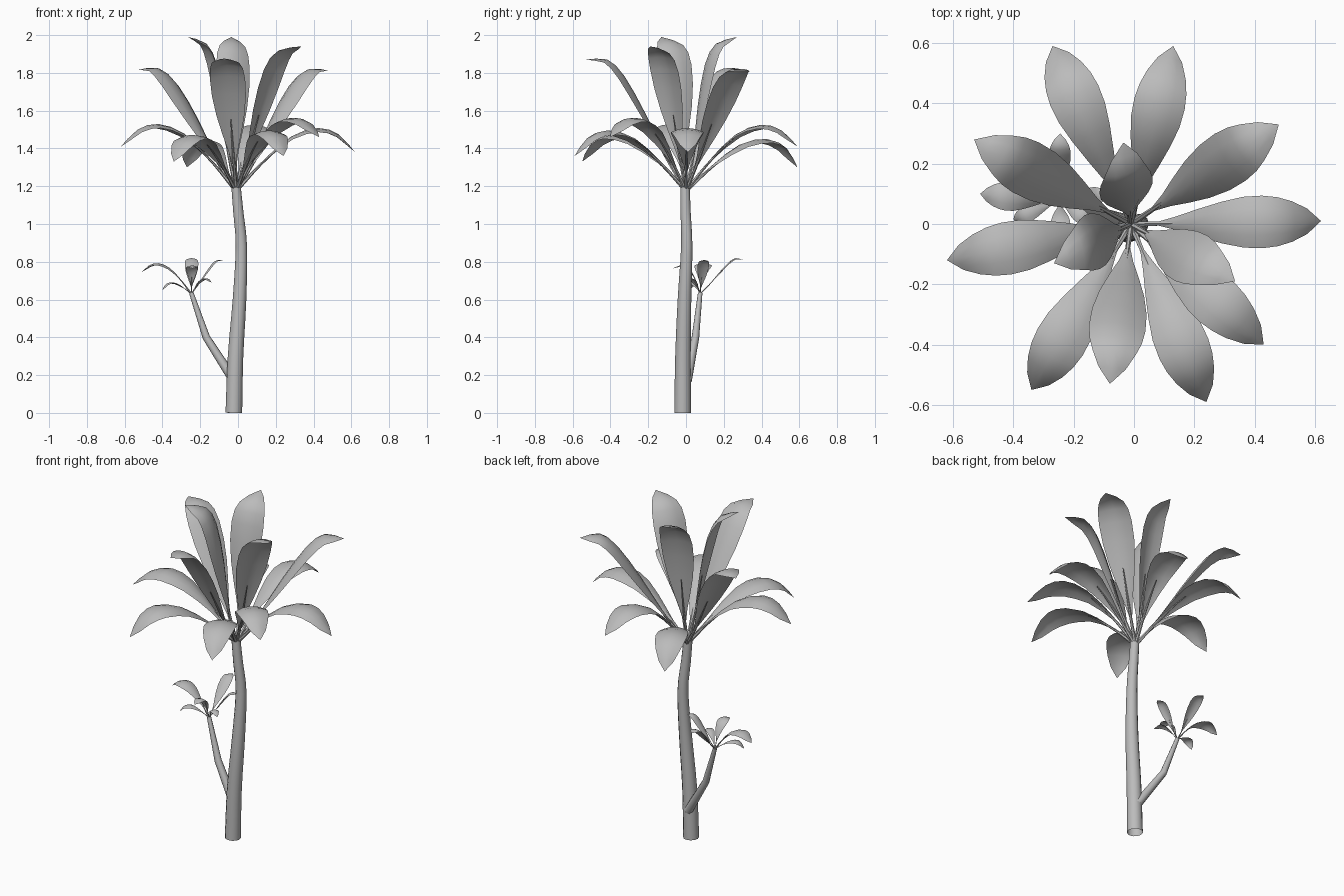
import bpy, bmesh, math
from mathutils import Vector, Quaternion

cube = bpy.data.objects.get("Cube")
if cube:
    bpy.data.objects.remove(cube, do_unlink=True)

grey = bpy.data.materials.new("plain_grey")
grey.use_nodes = True
COLOR = (0.5, 0.5, 0.5, 1)
grey.diffuse_color = COLOR
grey.node_tree.nodes["Principled BSDF"].inputs["Base Color"].default_value = COLOR

UP = Vector((0, 0, 1))
# Side profiles of a leaf midrib as (outward, upward) points
DROOPING = [(0, 0), (.13, .16), (.28, .30), (.42, .35), (.53, .32), (.62, .23)]
UPRIGHT = [(0, 0), (.11, .20), (.21, .41), (.32, .61), (.412, .70), (.525, .70)]
# Blade half widths along the leaf
BLADE = [(.12, .004), (.21, .022), (.3, .046), (.4, .069), (.5, .084), (.6, .087),
         (.7, .081), (.8, .067), (.91, .042)]


def sample(points, t):
    """Smooth Catmull-Rom point at t in 0..1."""
    p = [Vector(q) for q in points]
    p = [2 * p[0] - p[1]] + p + [2 * p[-1] - p[-2]]
    s = t * (len(points) - 1)
    i = min(int(s), len(points) - 2)
    u = s - i
    a, b, c, d = p[i:i + 4]
    return .5 * (2 * b + (c - a) * u + (2 * a - 5 * b + 4 * c - d) * u ** 2
                 + (3 * b - a - 3 * c + d) * u ** 3)


def add_tube(bm, path, radii, sides):
    """Tube with an open start and a closed end."""
    rings = []
    for i, p in enumerate(path):
        axis = (path[min(i + 1, len(path) - 1)] - path[max(i - 1, 0)]).normalized()
        side = axis.cross(Vector((0, 1, 0))).normalized()
        other = axis.cross(side)
        angles = [2 * math.pi * k / sides for k in range(sides)]
        rings.append([bm.verts.new(p + radii[i] * (math.cos(a) * side + math.sin(a) * other))
                      for a in angles])
    for r, s in zip(rings, rings[1:]):
        for k in range(sides):
            n = (k + 1) % sides
            bm.faces.new((r[k], r[n], s[n], s[k]))
    bm.faces.new(rings[-1])


def finish(bm, name):
    bmesh.ops.recalc_face_normals(bm, faces=bm.faces)
    mesh = bpy.data.meshes.new(name)
    bm.to_mesh(mesh)
    bm.free()
    obj = bpy.data.objects.new(name, mesh)
    bpy.context.collection.objects.link(obj)
    mesh.materials.append(grey)
    bpy.ops.object.select_all(action="DESELECT")
    obj.select_set(True)
    bpy.context.view_layer.objects.active = obj
    bpy.ops.object.shade_smooth_by_angle(angle=math.radians(50))


def leaf(name, base, tip, profile, fatness=1.0, twist=0):
    """Turn and scale a profile so it runs from base to tip; add stalk and blade."""
    base, tip = Vector(base), Vector(tip)
    out = Vector((tip.x - base.x, tip.y - base.y, 0))
    reach, rise = out.length, tip.z - base.z
    out.normalize()
    across = UP.cross(out)
    across.rotate(Quaternion((tip - base).normalized(), math.radians(twist)))
    end = Vector(profile[-1])
    scale = math.hypot(reach, rise) / end.length
    turn = math.atan2(rise, reach) - math.atan2(end.y, end.x)

    def rib(t):
        q = sample(profile, t) * scale
        r = q.x * math.cos(turn) - q.y * math.sin(turn)
        z = q.x * math.sin(turn) + q.y * math.cos(turn)
        return base + out * r + UP * z

    def normal(t):
        d = rib(min(t + .01, 1)) - rib(max(t - .01, 0))
        return d.cross(across).normalized()

    bm = bmesh.new()
    # tapering stalk lying along the underside
    ts = [i / 16 for i in range(7)]
    add_tube(bm, [rib(t) - normal(t) * .03 * t * scale for t in ts],
             [scale * (.011 - .023 * t) for t in ts], 6)
    # blade, gently arched across its width
    rows = []
    for t, half in BLADE:
        w = half * scale * fatness
        rows.append([bm.verts.new(rib(t) + across * w * u - normal(t) * w * .25 * u * u)
                     for u in (-1, -.5, 0, .5, 1)])
    point = bm.verts.new(rib(1))
    for a, b in zip(rows, rows[1:]):
        for k in range(4):
            bm.faces.new((a[k], a[k + 1], b[k + 1], b[k]))
    for k in range(4):
        bm.faces.new((rows[-1][k], rows[-1][k + 1], point))
    finish(bm, name)


def stem(name, points, radii, sides, steps):
    bm = bmesh.new()
    ts = [i / steps for i in range(steps + 1)]
    add_tube(bm, [sample(points, t) for t in ts],
             [sample([(r, 0) for r in radii], t).x for t in ts], sides)
    finish(bm, name)


# Trunk and side branch
stem("trunk", [(-.022, -.018, 0), (-.013, -.016, .3), (.008, -.008, .6),
               (.018, .004, .88), (.002, -.002, 1.06), (-.01, -.005, 1.195)],
     [.044, .041, .036, .030, .027, .025], 12, 15)
stem("side_branch", [(-.02, .005, .17), (-.168, .05, .4), (-.247, .075, .635)],
     [.026, .02, .012], 8, 2)

# Main crown
CROWN = (-.01, 0, 1.175)
DROOPING_TIPS = [(.62, .01, 1.38), (.43, -.40, 1.46), (.24, -.59, 1.36), (-.34, -.55, 1.33),
                 (-.62, -.12, 1.41), (-.27, .59, 1.30), (.13, .59, 1.41)]
# Upright tips, each with a twist in degrees
UPRIGHT_TIPS = [((-.53, .28, 1.815), 0), ((.48, .33, 1.81), 0), ((.335, -.19, 1.94), -8),
                ((-.08, -.53, 1.87), 0), ((-.265, -.13, 1.99), -12), ((-.035, .27, 1.99), 12)]
for i, tip in enumerate(DROOPING_TIPS):
    leaf(f"drooping_leaf_{i + 1}", CROWN, tip, DROOPING)
for i, (tip, twist) in enumerate(UPRIGHT_TIPS):
    leaf(f"upright_leaf_{i + 1}", CROWN, tip, UPRIGHT, 1.08, twist)

# Small crown on the side branch
SMALL_CROWN = (-.247, .075, .63)
SMALL_TIPS = [((-.51, .10, .745), DROOPING), ((-.08, .10, .805), UPRIGHT),
              ((-.245, .30, .81), UPRIGHT), ((-.24, -.07, .765), DROOPING),
              ((-.40, .015, .65), DROOPING), ((-.14, .0, .69), DROOPING)]
for i, (tip, profile) in enumerate(SMALL_TIPS):
    leaf(f"small_leaf_{i + 1}", SMALL_CROWN, tip, profile, 1.25)
